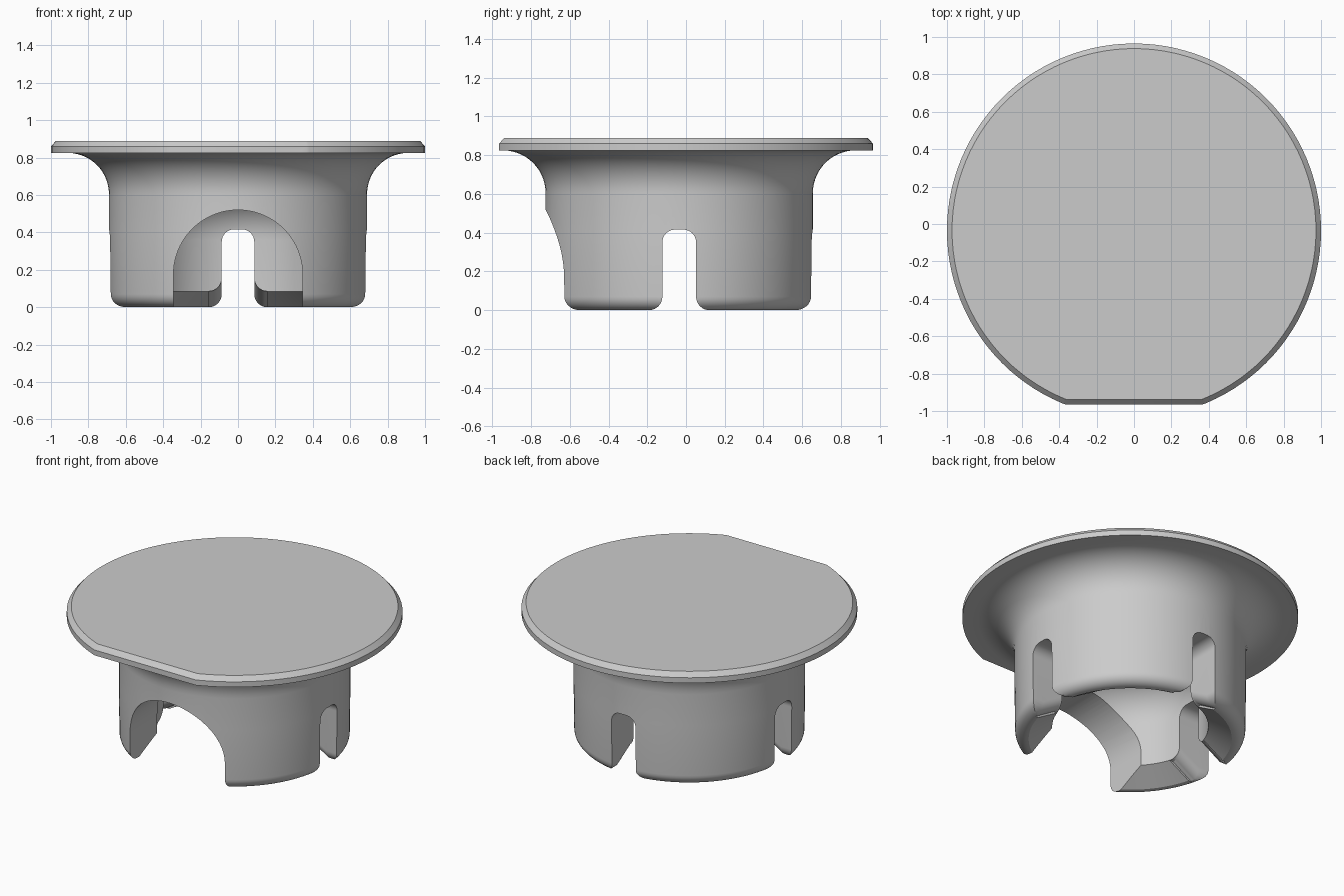
import bpy, bmesh
from math import sin, cos, radians, tau
from mathutils import Matrix, Vector

if "Cube" in bpy.data.objects:
    bpy.data.objects.remove(bpy.data.objects["Cube"])

CENTRE_Y = -0.035
TOP = 0.89
FOOT_R, BORE_R, BEVEL_Z = 0.605, 0.465, 0.085


def arc(cx, cz, r, start, end, steps=8):
    """Points along an arc, angles in degrees."""
    angles = [radians(start + (end - start) * i / steps) for i in range(steps + 1)]
    return [(cx + r * cos(a), cz + r * sin(a)) for a in angles]


def make_object(name, bm):
    bmesh.ops.recalc_face_normals(bm, faces=bm.faces[:])
    mesh = bpy.data.meshes.new(name)
    bm.to_mesh(mesh)
    bm.free()
    obj = bpy.data.objects.new(name, mesh)
    bpy.context.collection.objects.link(obj)
    return obj


def lathe(name, profile, segments=112):
    """Revolve a radius/height profile about the plug axis."""
    bm = bmesh.new()
    verts = [bm.verts.new((r, 0, z)) for r, z in profile]
    edges = [bm.edges.new(pair) for pair in zip(verts, verts[1:])]
    bmesh.ops.spin(bm, geom=verts + edges, cent=(0, 0, 0), axis=(0, 0, 1),
                   angle=tau, steps=segments, use_merge=False)
    bmesh.ops.remove_doubles(bm, verts=bm.verts[:], dist=1e-4)
    bmesh.ops.translate(bm, verts=bm.verts[:], vec=(0, CENTRE_Y, 0))
    return make_object(name, bm)


def loft_cutter(name, sections, turn):
    """Bridge x/z outlines placed along y, then turn them about the plug axis."""
    bm = bmesh.new()
    rings = [[bm.verts.new((x, y, z)) for x, z in outline] for y, outline in sections]
    bm.faces.new(rings[0])
    bm.faces.new(rings[-1][::-1])
    for near, far in zip(rings, rings[1:]):
        for i in range(len(near)):
            bm.faces.new((near[i], near[i - 1], far[i - 1], far[i]))
    bm.transform(Matrix.Translation(Vector((0, CENTRE_Y, 0)))
                 @ Matrix.Rotation(radians(turn), 4, "Z"))
    obj = make_object(name, bm)
    obj.hide_render = True
    return obj


def slot_outline(lift):
    """Slot with rounded top corners and a flared foot raised by lift."""
    half = [(0.157, -0.1)]
    half += arc(0.157, 0.07 + lift, 0.07, 270, 180)
    half += arc(0.022, 0.351, 0.065, 0, 90)
    return half + [(-x, z) for x, z in reversed(half)]


# Hollow plug: cap, flared neck, sleeve, bevelled foot and domed inner cavity
profile = [(0, TOP), (0.973, TOP), (1, 0.86), (1, 0.825)]
profile += arc(0.91, 0.605, 0.22, 90, 180, 14)
profile += [(0.69, 0.4)]
profile += arc(0.616, 0.07, 0.07, 0, -90)
profile += [(FOOT_R, 0), (BORE_R, BEVEL_Z)]
profile += arc(BORE_R - 0.25, 0.36, 0.25, 0, 90, 12)
profile += [(0, 0.61)]
plug = lathe("cover_plug", profile)

# The flared slot foot follows the inner bevel of the sleeve
slot = [(0.25, slot_outline(BEVEL_Z)), (BORE_R, slot_outline(BEVEL_Z)),
        (FOOT_R, slot_outline(0)), (0.9, slot_outline(0))]

# Arch outline and edge-flat outline
arch = [(0.345, -0.1)] + arc(0, 0.175, 0.345, 0, 180, 41) + [(-0.345, -0.1)]
flat = [(0.93, 0.7), (0.93, 0.86), (0.897, 0.896), (0.897, 1), (1.2, 1), (1.2, 0.7)]

cutters = [loft_cutter("arch_cutter", [(-0.95, arch), (-0.22, arch)], 0)]
cutters += [loft_cutter("slot_cutter", slot, turn) for turn in (0, 90, -90)]
cutters.append(loft_cutter("flat_cutter", [(-0.8, flat), (0.8, flat)], -90))

# Cut the openings, then discard the cutters
bpy.context.view_layer.objects.active = plug
plug.select_set(True)
for cutter in cutters:
    mod = plug.modifiers.new(cutter.name, "BOOLEAN")
    mod.operation = "DIFFERENCE"
    mod.solver = "MANIFOLD"
    mod.object = cutter
    bpy.ops.object.modifier_apply(modifier=mod.name)
    bpy.data.objects.remove(cutter)

# Single grey material
grey = bpy.data.materials.new("plain_grey")
grey.use_nodes = True
colour = (0.6, 0.6, 0.6, 1)
grey.diffuse_color = colour
grey.node_tree.nodes["Principled BSDF"].inputs["Base Color"].default_value = colour
plug.data.materials.clear()
plug.data.materials.append(grey)
for poly in plug.data.polygons:
    poly.material_index = 0

bpy.ops.object.shade_smooth_by_angle(angle=radians(30))
